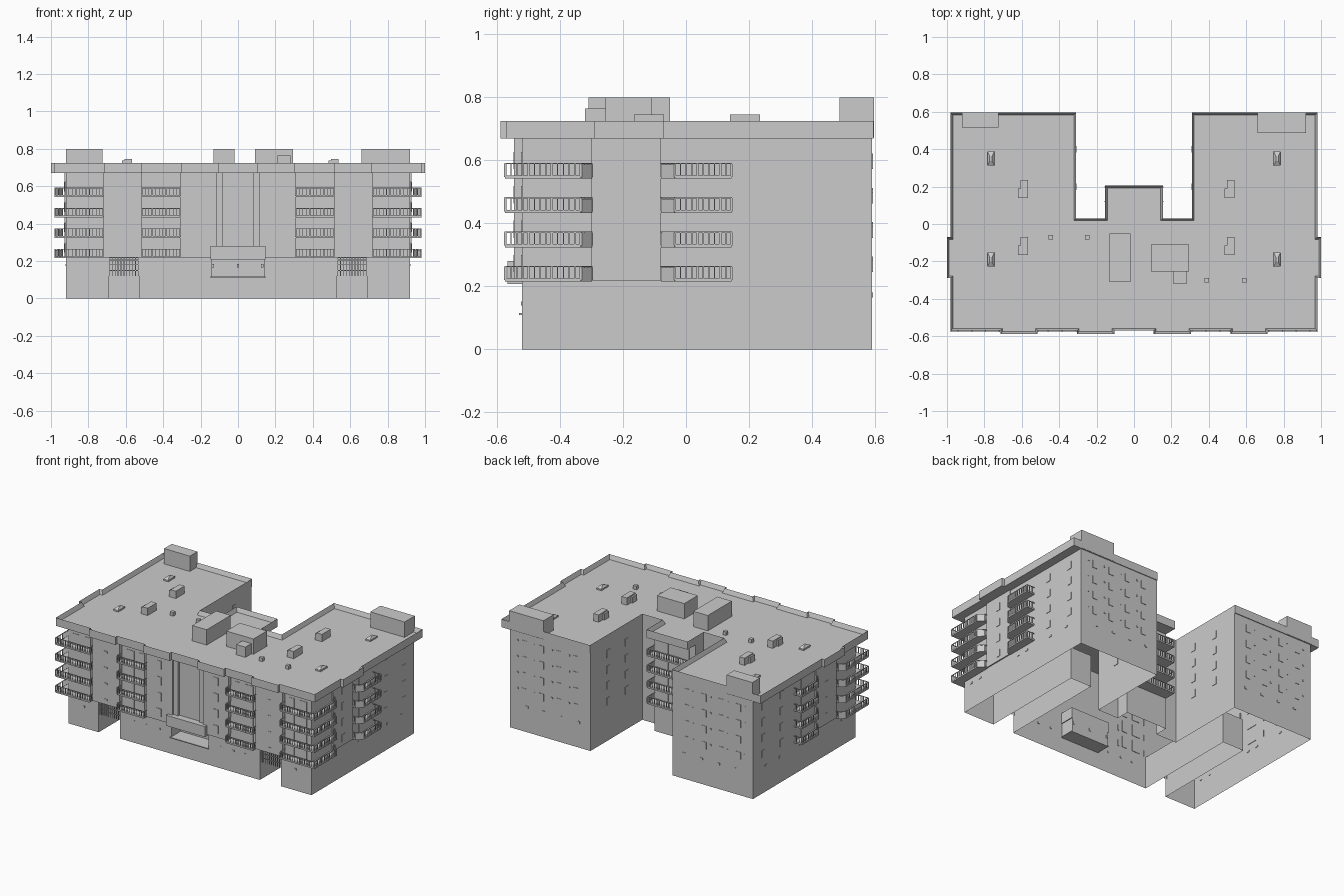
import bpy, bmesh, math
from mathutils import Matrix, Vector

LEVELS = [0.215 + 0.109 * i for i in range(4)]


def finish(bm, name, fix=True):
    if fix:
        bmesh.ops.recalc_face_normals(bm, faces=bm.faces)
    me = bpy.data.meshes.new(name)
    bm.to_mesh(me)
    bm.free()
    ob = bpy.data.objects.new(name, me)
    bpy.context.collection.objects.link(ob)
    return ob


def box(bm, x0, x1, y0, y1, z0, z1, rot=0.0, top=1.0):
    c = Vector(((x0 + x1) / 2, (y0 + y1) / 2, (z0 + z1) / 2))
    m = (Matrix.Translation(c) @ Matrix.Rotation(rot, 4, 'Z')
         @ Matrix.Diagonal((abs(x1 - x0), abs(y1 - y0), abs(z1 - z0), 1)))
    vs = bmesh.ops.create_cube(bm, size=1, matrix=m)['verts']
    for v in vs:
        if top != 1 and v.co.z > c.z:
            v.co.x = c.x + (v.co.x - c.x) * top
            v.co.y = c.y + (v.co.y - c.y) * top


def mirrored(half):
    return half + [(-x, y) for x, y in reversed(half)]


def prism(bm, pts, z0, z1):
    base = bm.faces.new([bm.verts.new((x, y, z0)) for x, y in pts])
    r = bmesh.ops.extrude_face_region(bm, geom=[base], use_keep_orig=True)
    for v in r['geom']:
        if isinstance(v, bmesh.types.BMVert):
            v.co.z = z1
    return base, [f for f in r['geom'] if isinstance(f, bmesh.types.BMFace)][0]


def shell(name, pts, z0, z1):
    bm = bmesh.new()
    n = len(pts)
    lo = [bm.verts.new((x, y, z0)) for x, y in pts]
    hi = [bm.verts.new((x, y, z1)) for x, y in pts]
    for i in range(n):
        j = (i + 1) % n
        bm.faces.new((lo[i], lo[j], hi[j], hi[i]))
    finish(bm, name, False)


def segment(bm, a, b, z0, z1, t):
    a, b = Vector(a), Vector(b)
    c, d = (a + b) / 2, b - a
    box(bm, c.x - d.length / 2, c.x + d.length / 2, c.y - t / 2, c.y + t / 2,
        z0, z1, math.atan2(d.y, d.x))


def rail(bm, path, z):
    for a, b in zip(path, path[1:]):
        segment(bm, a, b, z + 0.041, z + 0.045, 0.004)
        a, b = Vector(a), Vector(b)
        n = max(1, round((b - a).length / 0.018))
        for i in range(n + 1):
            p = a.lerp(b, i / n)
            w = 0.0035 if i % 4 == 0 else 0.0018
            box(bm, p.x - w, p.x + w, p.y - w, p.y + w, z, z + 0.042)


# Walls: open-bottomed ground storey with two passages, and upper storeys
back = [(0.92, -0.52), (0.92, 0.59), (0.31, 0.59), (0.31, 0.03), (0.155, 0.03), (0.155, 0.12)]
passage = [(0.53, -0.52), (0.53, 0.22), (0.69, 0.22), (0.69, -0.52)]
entry = [(0.14, -0.52)]
shell("ground_walls", mirrored(entry + passage + back), 0, 0.115)
shell("ground_walls_upper", mirrored([(0.14, -0.42), (0.14, -0.52)] + passage + back), 0.115, 0.22)
shell("upper_walls", mirrored(back), 0.22, 0.67)

# Projecting wall bays, passage ceilings and central pilasters
bm = bmesh.new()
for s in (1, -1):
    box(bm, s * 0.515, s * 0.72, -0.545, -0.52, 0.218, 0.67)
    box(bm, s * 0.115, s * 0.31, -0.545, -0.52, 0.218, 0.67)
    box(bm, s * 0.92, s * 0.928, -0.30, -0.08, 0.218, 0.67)
    box(bm, s * 0.53, s * 0.69, -0.52, 0.22, 0.216, 0.22)
    box(bm, s * 0.08, s * 0.115, -0.533, -0.52, 0.28, 0.67)
finish(bm, "wall_bays")

# Entrance canopy and threshold
bm = bmesh.new()
box(bm, -0.148, 0.146, -0.567, -0.42, 0.208, 0.28)
box(bm, -0.148, 0.146, -0.53, -0.42, 0.110, 0.116)
for x in (-0.135, 0, 0.13):
    box(bm, x - 0.006, x + 0.006, -0.43, -0.417, 0.165, 0.185)
finish(bm, "entrance_canopy")

# Flat roof with stepped parapet and lowered deck
bm = bmesh.new()
outline = mirrored([(0.105, -0.57), (0.105, -0.588), (0.305, -0.588), (0.305, -0.57),
                    (0.515, -0.57), (0.515, -0.588), (0.715, -0.588), (0.715, -0.57),
                    (0.98, -0.57), (0.98, -0.29), (1, -0.29), (1, -0.07), (0.98, -0.07),
                    (0.98, 0.595), (0.31, 0.595), (0.31, 0.03), (0.155, 0.03), (0.155, 0.205)])
base, deck = prism(bm, outline, 0.67, 0.725)
bmesh.ops.recalc_face_normals(bm, faces=bm.faces)
bmesh.ops.inset_region(bm, faces=[deck], thickness=0.012, use_even_offset=True)
for v in deck.verts:
    v.co.z -= 0.03
finish(bm, "roof", False)

# Rooftop plant rooms, stair heads and vents
bm = bmesh.new()
for b in [(0.66, 0.92, 0.487, 0.597, 0.8), (-0.92, -0.725, 0.515, 0.597, 0.8),
          (-0.13, -0.02, -0.31, -0.05, 0.8), (0.09, 0.295, -0.255, -0.11, 0.8),
          (0.21, 0.28, -0.32, -0.255, 0.765)]:
    box(bm, b[0], b[1], b[2], b[3], 0.672, b[4])
for x in (-0.62, 0.485):
    for y in (0.14, -0.165):
        box(bm, x, x + 0.052, y, y + 0.05, 0.694, 0.738)
        box(bm, x + 0.012, x + 0.052, y + 0.05, y + 0.095, 0.694, 0.745)
        box(bm, x + 0.012, x + 0.052, y, y + 0.05, 0.736, 0.745)
for x, y in ((-0.445, -0.07), (-0.25, -0.07), (0.39, -0.3), (0.59, -0.3)):
    box(bm, x - 0.012, x + 0.012, y - 0.012, y + 0.012, 0.694, 0.72)
finish(bm, "rooftop_rooms")

bm = bmesh.new()
for x in (-0.765, 0.765):
    for y in (0.35, -0.19):
        box(bm, x - 0.018, x + 0.018, y - 0.037, y + 0.037, 0.694, 0.705)
        box(bm, x - 0.018, x + 0.018, y - 0.037, y + 0.037, 0.705, 0.718, top=0.35)
finish(bm, "skylights")

# Balconies on four levels: corner, front, side and rear
slabs, rails = bmesh.new(), bmesh.new()
for z in LEVELS:
    for s in (1, -1):
        corner = [(0.722, -0.52), (0.722, -0.575), (0.98, -0.575), (0.98, -0.335), (0.945, -0.30), (0.92, -0.30)]
        front = [(0.31, -0.52), (0.31, -0.575), (0.515, -0.575), (0.515, -0.52)]
        side = [(0.92, -0.08), (0.945, -0.078), (0.98, -0.035), (0.98, 0.145), (0.92, 0.145)]
        for path, extra in ((corner, [(0.92, -0.52)]), (front, []), (side, [])):
            pts = [(s * x, y) for x, y in path]
            prism(slabs, pts + [(s * x, y) for x, y in extra], z, z + 0.01)
            rail(rails, [(s * x * 0.998, y * 0.997) for x, y in path], z + 0.005)
        # solid screens on the angled ends
        for a, b in ((corner[3], corner[4]), (side[1], side[2])):
            segment(rails, (s * a[0], a[1]), (s * b[0], b[1]), z, z + 0.045, 0.004)
    box(slabs, -0.155, 0.155, 0.12, 0.2, z, z + 0.01)
    rail(rails, [(-0.153, 0.12), (-0.153, 0.198), (0.153, 0.198), (0.153, 0.12)], z + 0.005)
finish(slabs, "balcony_slabs")
finish(rails, "balcony_rails")

# Windows, balcony doors and small vents on every wall
bm = bmesh.new()


def on_x_wall(y, u, z, w, h):
    box(bm, u - w / 2, u + w / 2, y - 0.003, y + 0.003, z, z + h)


def on_y_wall(x, u, z, w, h):
    box(bm, x - 0.003, x + 0.003, u - w / 2, u + w / 2, z, z + h)


for s in (1, -1):
    for z in LEVELS:
        on_x_wall(-0.545, s * 0.215, z + 0.03, 0.035, 0.055)
        on_x_wall(-0.545, s * 0.62, z + 0.03, 0.025, 0.012)
        for u, w in ((0.36, 0.04), (0.45, 0.06), (0.77, 0.04), (0.86, 0.05)):
            on_x_wall(-0.52, s * u, z + 0.01, w, 0.075)
        on_y_wall(s * 0.92, -0.4, z + 0.01, 0.06, 0.075)
        on_y_wall(s * 0.92, 0.03, z + 0.01, 0.08, 0.075)
        on_y_wall(s * 0.928, -0.19, z + 0.03, 0.03, 0.05)
        for u in (0.28, 0.48):
            on_y_wall(s * 0.92, u, z + 0.03, 0.035, 0.05)
            on_y_wall(s * 0.31, u - 0.08, z + 0.03, 0.035, 0.05)
        for u in (0.42, 0.55, 0.68, 0.81):
            on_x_wall(0.59, s * u, z + 0.03, 0.035, 0.05)
            on_x_wall(0.59, s * (u + 0.05), z + 0.065, 0.01, 0.01)
        on_x_wall(0.12, s * 0.08, z + 0.01, 0.06, 0.075)
    for u in (0.23, 0.33, 0.42, 0.8):
        on_x_wall(-0.52, s * u, 0.14, 0.012, 0.012)
    for u in (-0.455, -0.37, -0.005, 0.075, 0.3, 0.45):
        on_y_wall(s * 0.92, u, 0.173, 0.02, 0.012)
    for u in (0.4, 0.53, 0.66, 0.79):
        on_x_wall(0.59, s * u, 0.165, 0.02, 0.015)
finish(bm, "windows")

# Barred gates hung in the passage mouths
bm = bmesh.new()
for s in (1, -1):
    for i in range(11):
        x = s * (0.532 + 0.0156 * i)
        box(bm, x - 0.002, x + 0.002, -0.512, -0.508, 0.12, 0.216)
    for z in (0.15, 0.18, 0.205):
        box(bm, s * 0.53, s * 0.69, -0.512, -0.508, z - 0.002, z + 0.002)
finish(bm, "passage_gates")

# Porch floor, hidden soffit behind the entrance
bm = bmesh.new()
box(bm, -0.14, 0.14, -0.52, -0.42, 0.112, 0.115)
finish(bm, "porch_floor")
